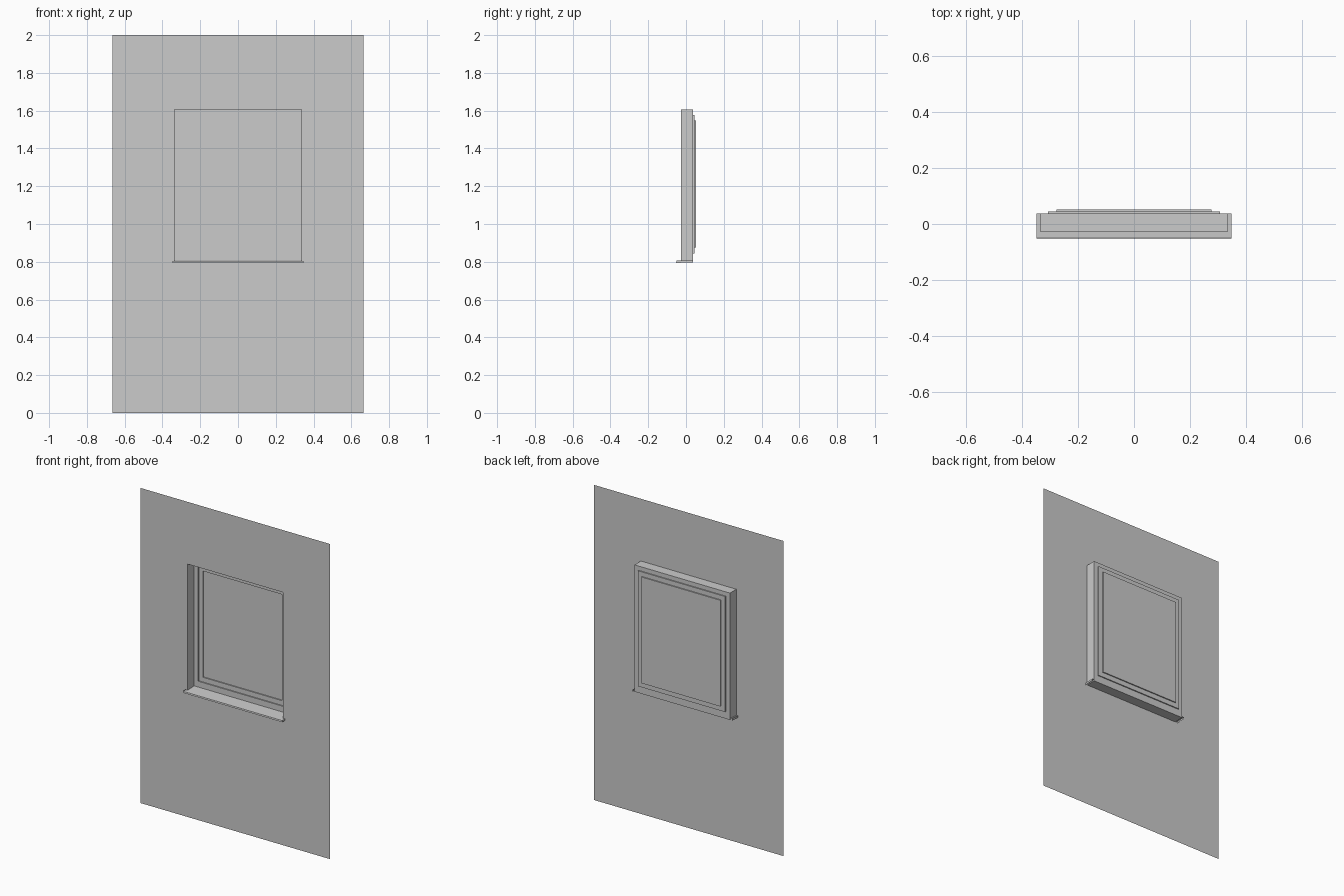
import bpy

if "Cube" in bpy.data.objects:
    bpy.data.objects.remove(bpy.data.objects["Cube"])

WALL_Y, FRAME_Y, STEP_Y, GLASS_Y, SILL_Y = -0.026, 0.038, 0.045, 0.052, -0.052


def add_mesh(name, verts, faces):
    mesh = bpy.data.meshes.new(name)
    mesh.from_pydata(verts, [], faces)
    mesh.update()
    obj = bpy.data.objects.new(name, mesh)
    bpy.context.collection.objects.link(obj)
    return obj


def loop(half_width, bottom, top, y):
    w = half_width
    return [(-w, y, bottom), (w, y, bottom), (w, y, top), (-w, y, top)]


def band(name, outer, inner):
    """Four quads joining two rectangular loops, facing the front or the opening."""
    faces = [(i, (i + 1) % 4, 4 + (i + 1) % 4, 4 + i) for i in range(4)]
    return add_mesh(name, outer + inner, faces)


# Nested rectangles: half width, bottom, top
opening = (0.335, 0.80, 1.605)
casing = (0.306, 0.845, 1.578)
sash = (0.277, 0.875, 1.549)

# Single-sheet wall with a window opening
band("wall", loop(0.665, 0, 2, WALL_Y), loop(*opening, WALL_Y))

# Reveal and stepped frame, going back into the wall
band("reveal", loop(*opening, WALL_Y), loop(*opening, FRAME_Y))
band("outer_frame", loop(*opening, FRAME_Y), loop(*casing, FRAME_Y))
band("outer_step", loop(*casing, FRAME_Y), loop(*casing, STEP_Y))
band("sash_frame", loop(*casing, STEP_Y), loop(*sash, STEP_Y))
band("sash_step", loop(*sash, STEP_Y), loop(*sash, GLASS_Y))

# Window pane
add_mesh("pane", loop(*sash, GLASS_Y), [(0, 1, 2, 3)])

# Sloping sill sheet with a turned-down front lip
profile = [(FRAME_Y, 0.808), (SILL_Y + 0.002, 0.803), (SILL_Y, 0.794)]
n = len(profile)
verts = [(x, y, z) for x in (-0.348, 0.348) for y, z in profile]
add_mesh("sill", verts, [(i, i + 1, n + i + 1, n + i) for i in range(n - 1)])

# Narrow upturned ends of the sill
for side, x in (("left", -0.348), ("right", 0.348)):
    ends = [(x, FRAME_Y, 0.797), (x, SILL_Y, 0.794),
            (x, SILL_Y + 0.002, 0.806), (x, FRAME_Y, 0.811)]
    add_mesh("sill_end_" + side, ends, [(0, 3, 2, 1) if x < 0 else (0, 1, 2, 3)])
